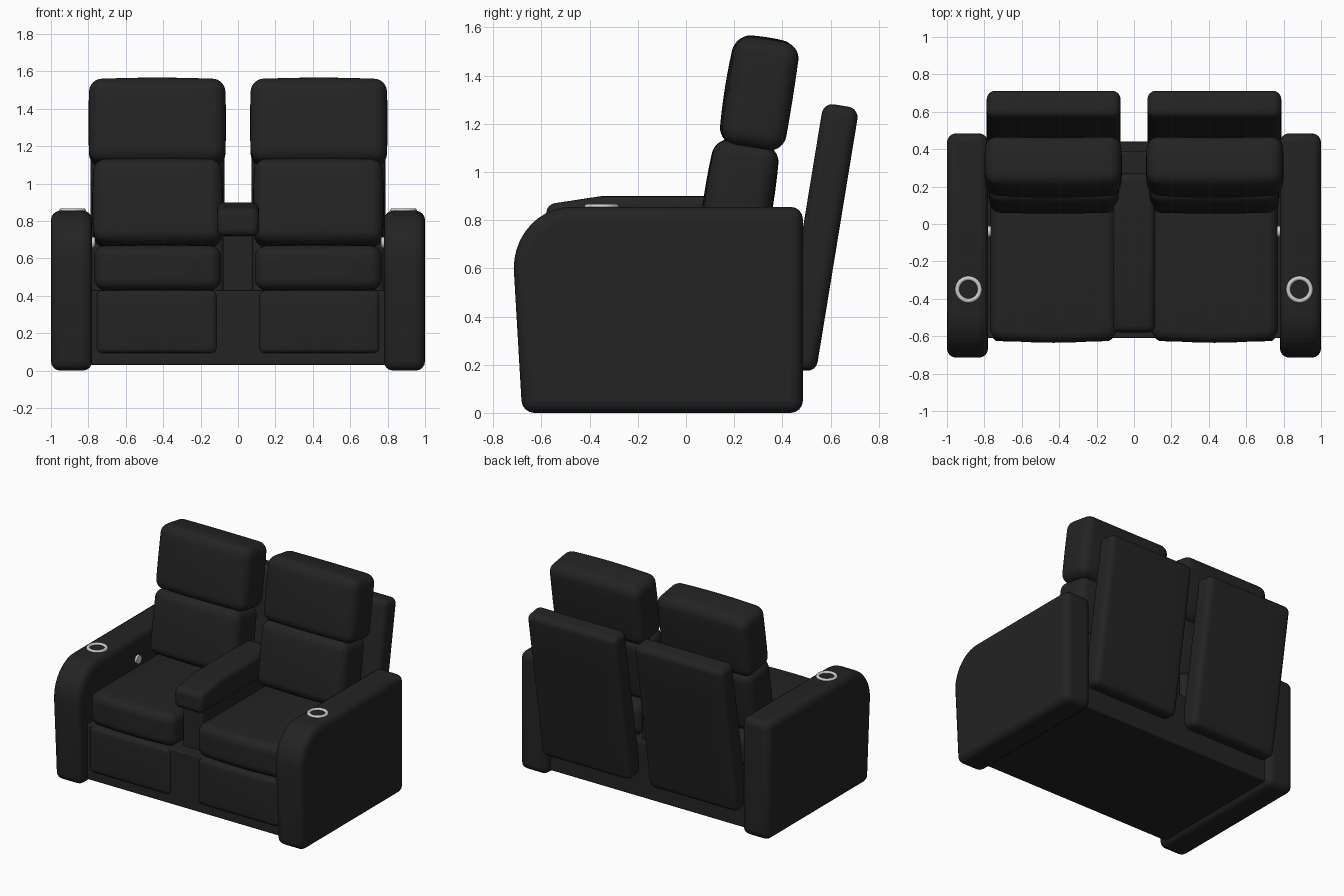
import bpy, bmesh, math
from mathutils import Vector

if "Cube" in bpy.data.objects:
    bpy.data.objects.remove(bpy.data.objects["Cube"], do_unlink=True)


def material(name, value):
    m = bpy.data.materials.new(name)
    m.use_nodes = True
    col = (value, value, value, 1)
    m.diffuse_color = col
    m.node_tree.nodes["Principled BSDF"].inputs["Base Color"].default_value = col
    return m


LEATHER = material("black leather", 0.017)
METAL = material("pale metal", 0.6)


def finish(name, bm, mat, smooth=True):
    bmesh.ops.recalc_face_normals(bm, faces=bm.faces)
    mesh = bpy.data.meshes.new(name)
    bm.to_mesh(mesh)
    bm.free()
    ob = bpy.data.objects.new(name, mesh)
    bpy.context.collection.objects.link(ob)
    mesh.materials.append(mat)
    for p in mesh.polygons:
        p.use_smooth = smooth
    return ob


def cushion(name, centre, size, r, puff=(0, 0, 0), tilt=0, bow=0):
    """Rounded box with bulging faces, leaned back by tilt degrees."""
    bm = bmesh.new()
    bmesh.ops.create_cube(bm, size=1)
    corner, middle = 4, 6
    n = 2 * corner + middle
    bmesh.ops.subdivide_edges(bm, edges=bm.edges[:], cuts=n - 1, use_grid_fill=True)
    half = [s / 2 for s in size]

    def remap(c, h):
        i = round((c + 0.5) * n)
        if i <= corner:
            return -h + r * i / corner
        if i >= n - corner:
            return h - r * (n - i) / corner
        return (h - r) * (2 * (i - corner) / middle - 1)

    for v in bm.verts:
        p = Vector([remap(c, h) for c, h in zip(v.co, half)])
        core = Vector([max(-(h - r), min(h - r, c)) for c, h in zip(p, half)])
        p = core + (p - core).normalized() * r
        u = [c / h for c, h in zip(p, half)]
        for a in range(3):
            b, c = (a + 1) % 3, (a + 2) % 3
            p[a] += puff[a] * u[a] * (1 - u[b] ** 2) * (1 - u[c] ** 2)
        p.y -= bow * (1 - u[0] ** 2)
        v.co = p
    ob = finish(name, bm, LEATHER)
    ob.location = centre
    ob.rotation_euler.x = -math.radians(tilt)
    return ob


def slab(name, profile, x0, x1, width):
    """Side profile (y, z) extruded across x with rounded edges."""
    bm = bmesh.new()
    face = bm.faces.new([bm.verts.new((x0, y, z)) for y, z in profile])
    out = bmesh.ops.extrude_face_region(bm, geom=[face])
    for v in out["geom"]:
        if isinstance(v, bmesh.types.BMVert):
            v.co.x = x1
    ob = finish(name, bm, LEATHER)
    bev = ob.modifiers.new("soft edges", "BEVEL")
    bev.width = width
    bev.segments = 4
    bev.limit_method = "ANGLE"
    bev.angle_limit = math.radians(30)
    bev.use_clamp_overlap = False
    bpy.context.view_layer.objects.active = ob
    ob.select_set(True)
    bpy.ops.object.shade_smooth_by_angle(angle=math.radians(40))
    ob.select_set(False)
    return ob


# Outer arm profile with a rounded front top
arm_profile = [(-0.68, 0), (-0.715, 0.6)]
for i in range(1, 11):
    a = math.radians(9 * i)
    arm_profile.append((-0.475 - 0.24 * math.cos(a), 0.6 + 0.255 * math.sin(a)))
arm_profile += [(0.485, 0.855), (0.485, 0)]

# Plinth between the arms
slab("base", [(-0.61, 0.03), (-0.61, 0.43), (0.44, 0.43), (0.44, 0.03)], -0.8, 0.8, 0.008)

# Centre console
slab("console_column", [(-0.52, 0.4), (-0.52, 0.75), (0.39, 0.75), (0.39, 0.4)], -0.08, 0.08, 0.01)
slab("console_armrest", [(-0.58, 0.72), (-0.58, 0.865), (-0.35, 0.9), (0.27, 0.9), (0.27, 0.72)],
     -0.112, 0.112, 0.035)

for s, side in ((1, "left"), (-1, "right")):
    slab(side + "_arm", arm_profile, s * 0.78, s * 1.0, 0.05)

    # Seat, footrest and back cushions
    cushion(side + "_footrest", (s * 0.435, -0.59, 0.26), (0.65, 0.07, 0.34), 0.033, (0, 0.006, 0))
    cushion(side + "_seat", (s * 0.43, -0.1, 0.55), (0.68, 1.03, 0.235), 0.06, (0, 0, 0.01), 0, 0.02)
    cushion(side + "_lumbar_pad", (s * 0.43, 0.22, 0.895), (0.68, 0.27, 0.45), 0.06,
            (0.01, 0.01, 0.01), 9)
    cushion(side + "_headrest", (s * 0.432, 0.312, 1.325), (0.725, 0.265, 0.45), 0.065,
            (0.005, 0.01, 0.01), 9, 0.01)
    cushion(side + "_back_panel", (s * 0.43, 0.555, 0.728), (0.715, 0.15, 1.11), 0.045, tilt=9.3)

    # Cup holder rim
    bpy.ops.mesh.primitive_torus_add(location=(s * 0.885, -0.35, 0.856), major_radius=0.06,
                                     minor_radius=0.012, major_segments=48, minor_segments=10)
    ring = bpy.context.object
    ring.name = side + "_cup_rim"
    ring.data.materials.append(METAL)
    bpy.ops.object.shade_smooth()

    # Recline button on the inner arm
    bpy.ops.mesh.primitive_cylinder_add(location=(s * 0.774, -0.04, 0.685), radius=0.03, depth=0.02,
                                        vertices=24, rotation=(0, math.pi / 2, 0))
    button = bpy.context.object
    button.name = side + "_recline_button"
    button.data.materials.append(METAL)
    bpy.ops.object.shade_smooth_by_angle()
